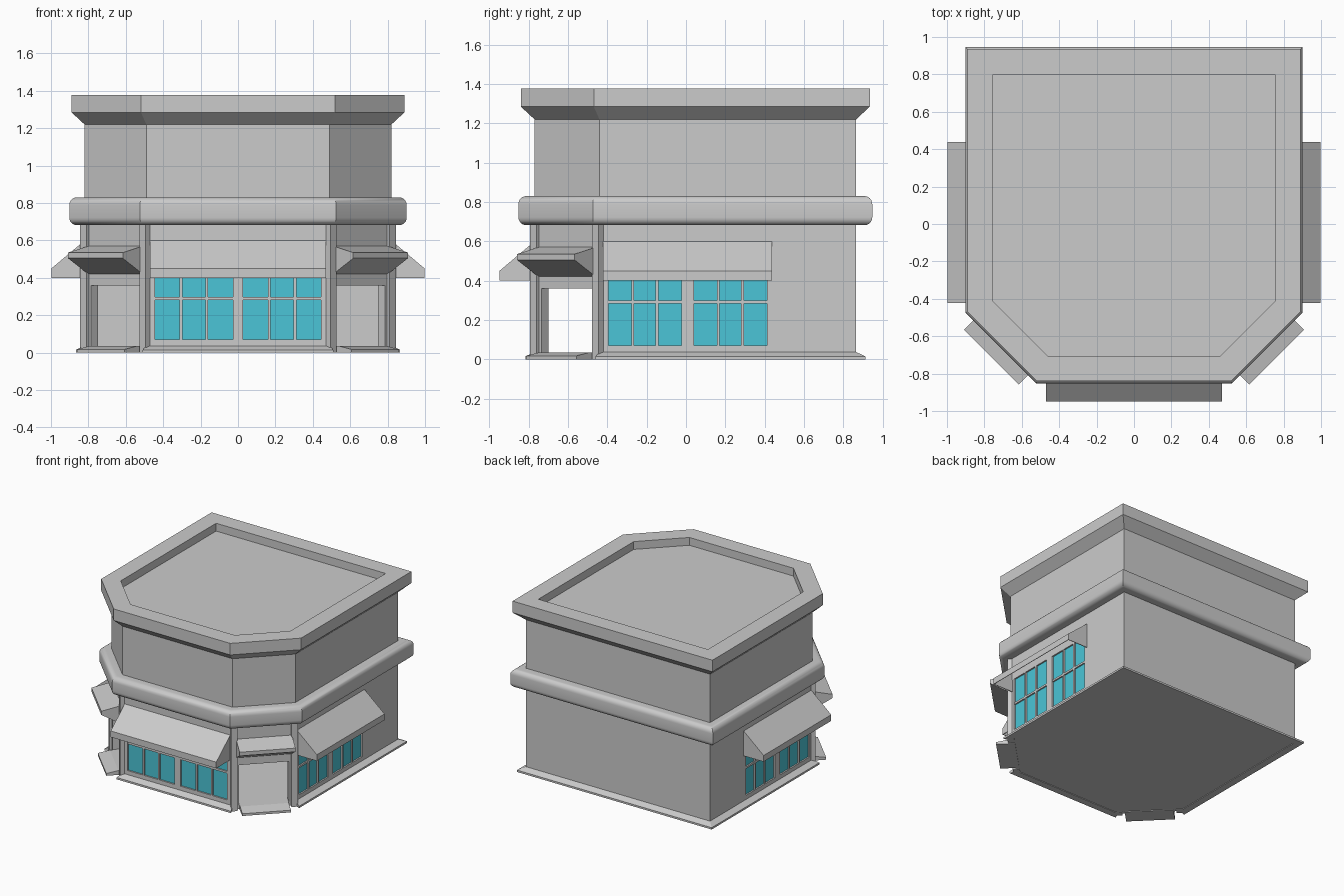
import bpy, bmesh, math
from mathutils import Matrix, Vector

if "Cube" in bpy.data.objects:
    bpy.data.objects.remove(bpy.data.objects["Cube"])

def material(name, rgb):
    m = bpy.data.materials.new(name)
    m.diffuse_color = (*rgb, 1)
    m.use_nodes = True
    m.node_tree.nodes["Principled BSDF"].inputs["Base Color"].default_value = m.diffuse_color
    return m

GREY = material("light_grey", (0.6, 0.6, 0.6))
GLASS = material("cyan_glass", (0.07, 0.56, 0.68))

def finish(name, bm, mat=GREY):
    bmesh.ops.recalc_face_normals(bm, faces=bm.faces[:])
    me = bpy.data.meshes.new(name)
    bm.to_mesh(me)
    bm.free()
    me.materials.append(mat)
    ob = bpy.data.objects.new(name, me)
    bpy.context.collection.objects.link(ob)
    return ob

def outline(d, z):
    """Six-sided footprint with two cut front corners, offset outward by d."""
    x, f, b, t = 0.82 + d, -0.77 - d, 0.865 + d, 0.414 * d
    return [(-0.49 - t, f, z), (0.49 + t, f, z), (x, -0.44 - t, z),
            (x, b, z), (-x, b, z), (-x, -0.44 - t, z)]

def loft(bm, profile, closed=False, skip=()):
    """Sweep a (offset, z) profile round the footprint, skipping some sides."""
    rings = [[bm.verts.new(p) for p in outline(d, z)] for d, z in profile]
    n = len(rings)
    for i in range(n if closed else n - 1):
        a, b = rings[i], rings[(i + 1) % n]
        for k in range(6):
            if k not in skip:
                j = (k + 1) % 6
                bm.faces.new((a[k], a[j], b[j], b[k]))
    if closed:
        for k in skip:                       # close the open ends
            for e in (k, (k + 1) % 6):
                bm.faces.new([r[e] for r in rings])
    else:
        bm.faces.new(rings[0])
        bm.faces.new(rings[-1])

# Local wall frames: x along wall, -y outward
def frame(x, y, deg):
    return Matrix.Translation((x, y, 0)) @ Matrix.Rotation(math.radians(deg), 4, 'Z')

MIRROR = Matrix.Diagonal((-1, 1, 1, 1))
FRONT, SIDE, DOOR = frame(0, -0.77, 0), frame(0.82, 0.008, 90), frame(0.655, -0.605, 45)
# frame, name, awning half width, window inner and outer edge
SHOPS = [(FRONT, "front", 0.47, 0.028, 0.443),
         (SIDE, "right", 0.43, 0.032, 0.403),
         (MIRROR @ SIDE, "left", 0.43, 0.032, 0.403)]
DOORS = [(DOOR, "right"), (MIRROR @ DOOR, "left")]

def box(bm, mat, lo, hi):
    lo, hi = Vector(lo), Vector(hi)
    m = mat @ Matrix.Translation((lo + hi) / 2) @ Matrix.Diagonal((*(hi - lo), 1))
    bmesh.ops.create_cube(bm, size=1, matrix=m)

def prism(bm, mat, half, profile, open_edges=()):
    """Extrude an (outward, z) profile across the wall."""
    ends = [[bm.verts.new(mat @ Vector((s * half, -o, z))) for o, z in profile] for s in (-1, 1)]
    for e in ends:
        bm.faces.new(e)
    n = len(profile)
    for i in range(n):
        if i not in open_edges:
            j = (i + 1) % n
            bm.faces.new((ends[0][i], ends[0][j], ends[1][j], ends[1][i]))

Z0, Z1 = 0.07, 0.50     # window bottom and top

# Building shell with flared parapet and sunken roof
bm = bmesh.new()
loft(bm, [(0, 0.005), (0, 1.22), (0.07, 1.285), (0.07, 1.378), (-0.065, 1.378), (-0.065, 1.315)])
building = finish("building_shell", bm)

# Cutters: hollow room, then window recesses and doorways
bm = bmesh.new()
loft(bm, [(-0.05, 0.035), (-0.05, 0.66)])
room = finish("room_cutter", bm)
bm = bmesh.new()
for m, _, _, a, b in SHOPS:
    for s in (-1, 1):
        x0, x1 = sorted((s * a, s * b))
        box(bm, m, (x0, -0.05, Z0), (x1, 0.02, Z1))
for m, _ in DOORS:
    box(bm, m, (-0.184, -0.05, 0.035), (0.184, 0.08, 0.36))
holes = finish("opening_cutter", bm)
bpy.context.view_layer.objects.active = building
for cutter in (room, holes):
    mod = building.modifiers.new("cut", 'BOOLEAN')
    mod.object, mod.solver = cutter, 'EXACT'
    bpy.ops.object.modifier_apply(modifier=mod.name)
    bpy.data.objects.remove(cutter)

# Rounded belt between the storeys
R, W, LO, HI = 0.04, 0.082, 0.682, 0.83
belt = [(-0.01, LO)]
for cz, start in ((LO + R, -90), (HI - R, 0)):
    for i in range(7):
        a = math.radians(start + 15 * i)
        belt.append((W - R + R * math.cos(a), cz + R * math.sin(a)))
belt.append((-0.01, HI))
bm = bmesh.new()
loft(bm, belt, closed=True)
ob = finish("rounded_belt", bm)
bpy.ops.object.select_all(action='DESELECT')
ob.select_set(True)
bpy.context.view_layer.objects.active = ob
bpy.ops.object.shade_smooth_by_angle(angle=math.radians(30))

# Sloped plinth, interrupted at the two doors
bm = bmesh.new()
loft(bm, [(-0.01, 0), (0.047, 0), (0.047, 0.015), (0, 0.037), (-0.01, 0.037)], closed=True, skip=(1, 5))
finish("plinth", bm)

# Shop windows and awnings
for m, side, half, a, b in SHOPS:
    glass, bars = bmesh.new(), bmesh.new()
    for s in (-1, 1):
        x0, x1 = sorted((s * a, s * b))
        box(glass, m, (x0, 0.012, Z0), (x1, 0.02, Z1))
        for i in (1, 2):
            c = x0 + (x1 - x0) * i / 3
            box(bars, m, (c - 0.007, 0, Z0), (c + 0.007, 0.014, Z1))
        box(bars, m, (x0, 0.001, 0.283), (x1, 0.014, 0.299))
    finish(side + "_window_glass", glass, GLASS)
    finish(side + "_window_bars", bars)
    bm = bmesh.new()
    prism(bm, m, half, [(0, 0.40), (0.178, 0.40), (0.178, 0.45), (0, 0.60)], open_edges=(0, 3))
    ob = finish(side + "_awning", bm)
    mod = ob.modifiers.new("thickness", 'SOLIDIFY')
    mod.thickness, mod.offset = 0.006, -1

# Corner doors: posts, canopy and step
for m, side in DOORS:
    bm = bmesh.new()
    for s in (-1, 1):
        x0, x1 = sorted((s * 0.2, s * 0.247))
        box(bm, m, (x0, -0.02, 0), (x1, 0.03, 0.70))
    finish(side + "_door_posts", bm)
    bm = bmesh.new()
    prism(bm, m, 0.207, [(0, 0.42), (0.152, 0.505), (0.152, 0.535), (0, 0.57)])
    finish(side + "_door_canopy", bm)
    bm = bmesh.new()
    prism(bm, m, 0.18, [(-0.03, 0), (0.11, 0), (0.11, 0.018), (0.02, 0.035), (-0.03, 0.035)])
    finish(side + "_door_step", bm)
